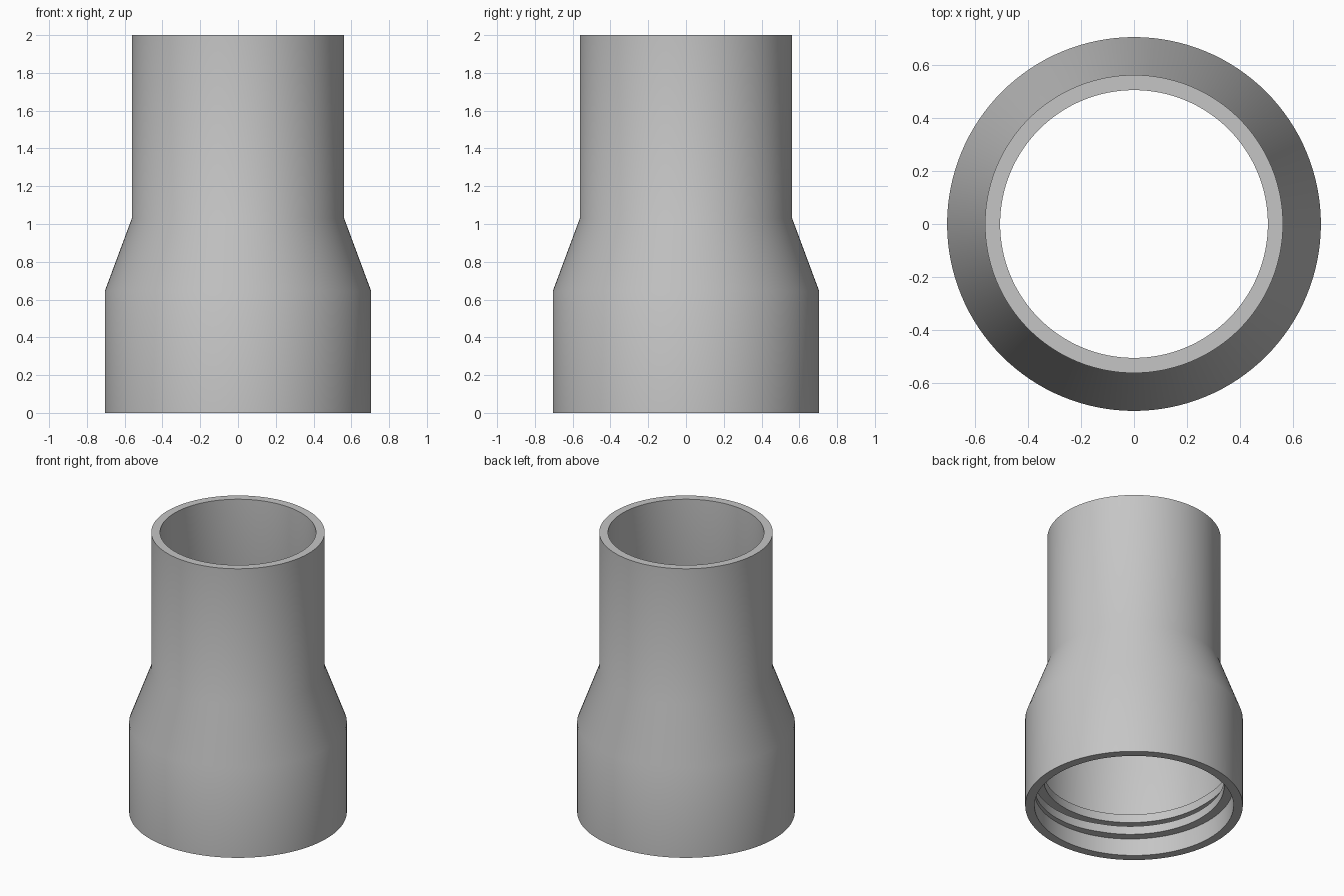
import bpy, bmesh
from math import cos, sin, pi, radians

if "Cube" in bpy.data.objects:
    bpy.data.objects.remove(bpy.data.objects["Cube"], do_unlink=True)

# Single plain material
grey = bpy.data.materials.new("light_grey")
grey.use_nodes = True
colour = (0.56, 0.56, 0.56, 1)
grey.diffuse_color = colour
grey.node_tree.nodes["Principled BSDF"].inputs["Base Color"].default_value = colour


def sweep(name, rings, closed):
    """Skin a list of (x, y, z) rings into one smooth object."""
    bm = bmesh.new()
    loops = [[bm.verts.new(p) for p in ring] for ring in rings]
    pairs = list(zip(loops, loops[1:]))
    if closed:
        pairs.append((loops[-1], loops[0]))
    for a, b in pairs:
        for i in range(len(a)):
            j = (i + 1) % len(a)
            bm.faces.new((a[i], a[j], b[j], b[i]))
    if not closed:
        bm.faces.new(loops[0])
        bm.faces.new(loops[-1])
    bmesh.ops.recalc_face_normals(bm, faces=bm.faces)
    mesh = bpy.data.meshes.new(name)
    bm.to_mesh(mesh)
    bm.free()
    mesh.materials.append(grey)
    obj = bpy.data.objects.new(name, mesh)
    bpy.context.collection.objects.link(obj)
    bpy.ops.object.select_all(action="DESELECT")
    obj.select_set(True)
    bpy.context.view_layer.objects.active = obj
    bpy.ops.object.shade_smooth_by_angle(angle=radians(30))
    return obj


def ring(section, a):
    return [(r * cos(a), r * sin(a), z) for r, z in section]


# Hollow stepped sleeve: wide socket, cone, narrow neck
wall = [(0.705, 0), (0.705, 0.645), (0.562, 1.03), (0.562, 2),
        (0.505, 2), (0.505, 1.03), (0.645, 0.645), (0.645, 0)]
steps = 128
sweep("sleeve_body", [ring(wall, 2 * pi * i / steps) for i in range(steps)], True)

# Internal helical thread, tapering into the wall at both ends
turns, pitch, start = 1.6, 0.088, radians(-36)
count = int(turns * steps)
thread = []
for i in range(count + 1):
    turn = i / steps
    depth = 0.06 * min(1, turn / 0.2, (turns - turn) / 0.2)
    low = 0.1 + pitch * turn
    crest = 0.644 - depth
    section = [(0.66, low), (crest, low), (crest, low + 0.06), (0.66, low + 0.06)]
    thread.append(ring(section, start - 2 * pi * turn))
sweep("inner_thread", thread, False)
